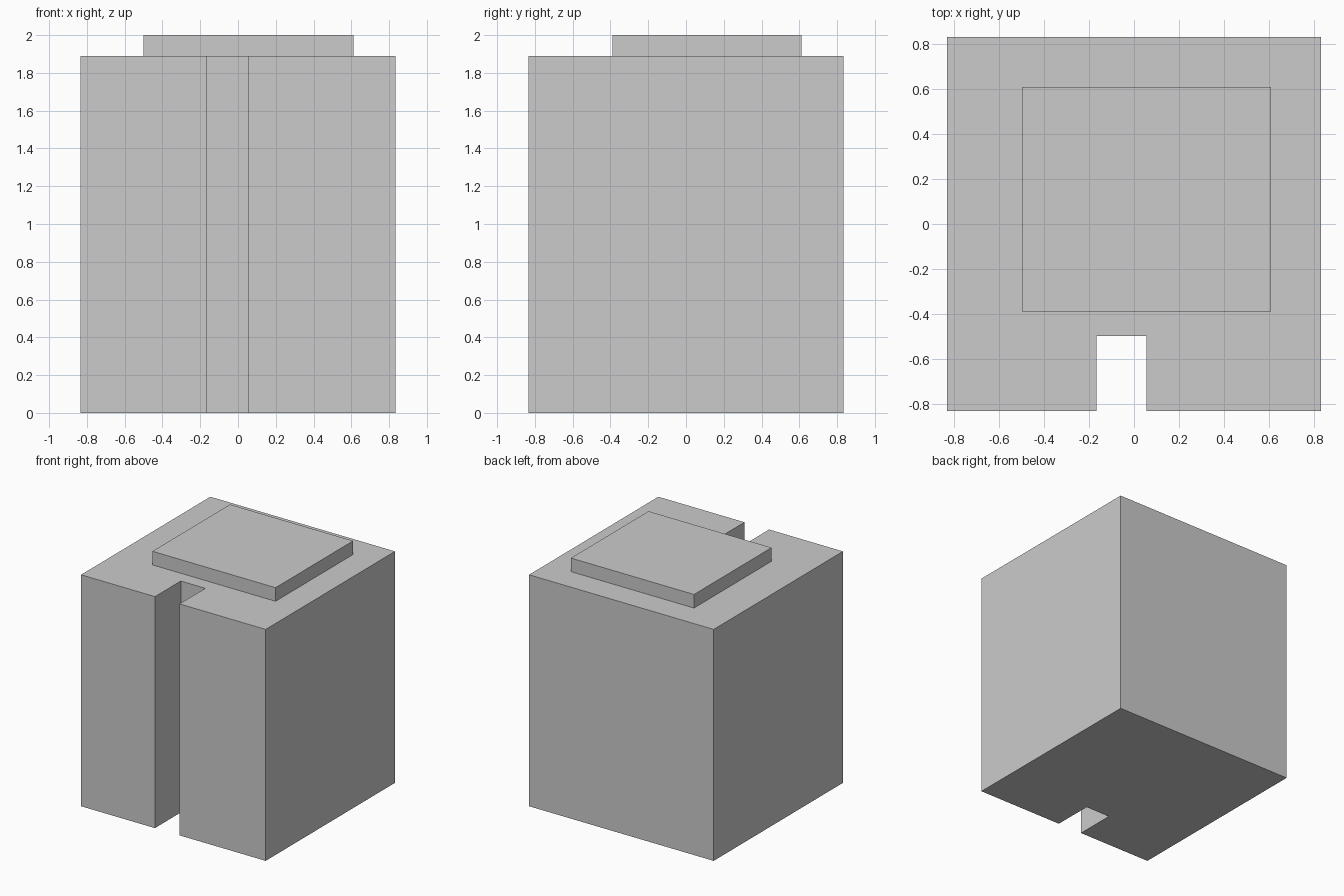
import bpy
import bmesh

if "Cube" in bpy.data.objects:
    bpy.data.objects.remove(bpy.data.objects["Cube"])

U = 2 / 18  # the model sits on a regular grid, 18 units tall


def extrude_outline(name, outline, z0, z1):
    """Extrude a counter-clockwise outline (grid units) from z0 to z1."""
    bm = bmesh.new()
    base = bm.faces.new([bm.verts.new((x * U, y * U, z0 * U)) for x, y in outline])
    top = bmesh.ops.extrude_face_region(bm, geom=[base], use_keep_orig=True)["geom"]
    verts = [g for g in top if isinstance(g, bmesh.types.BMVert)]
    bmesh.ops.translate(bm, verts=verts, vec=(0, 0, (z1 - z0) * U))
    bmesh.ops.recalc_face_normals(bm, faces=bm.faces)
    mesh = bpy.data.meshes.new(name)
    bm.to_mesh(mesh)
    bm.free()
    obj = bpy.data.objects.new(name, mesh)
    bpy.context.collection.objects.link(obj)
    return obj


# Main block with a full-height slot in the front
extrude_outline("body", [(-7.5, -7.5), (-1.5, -7.5), (-1.5, -4.5), (0.5, -4.5),
                         (0.5, -7.5), (7.5, -7.5), (7.5, 7.5), (-7.5, 7.5)], 0, 17)

# Thin raised slab on top, offset to the back right
extrude_outline("top_slab", [(-4.5, -3.5), (5.5, -3.5), (5.5, 5.5), (-4.5, 5.5)], 17, 18)
